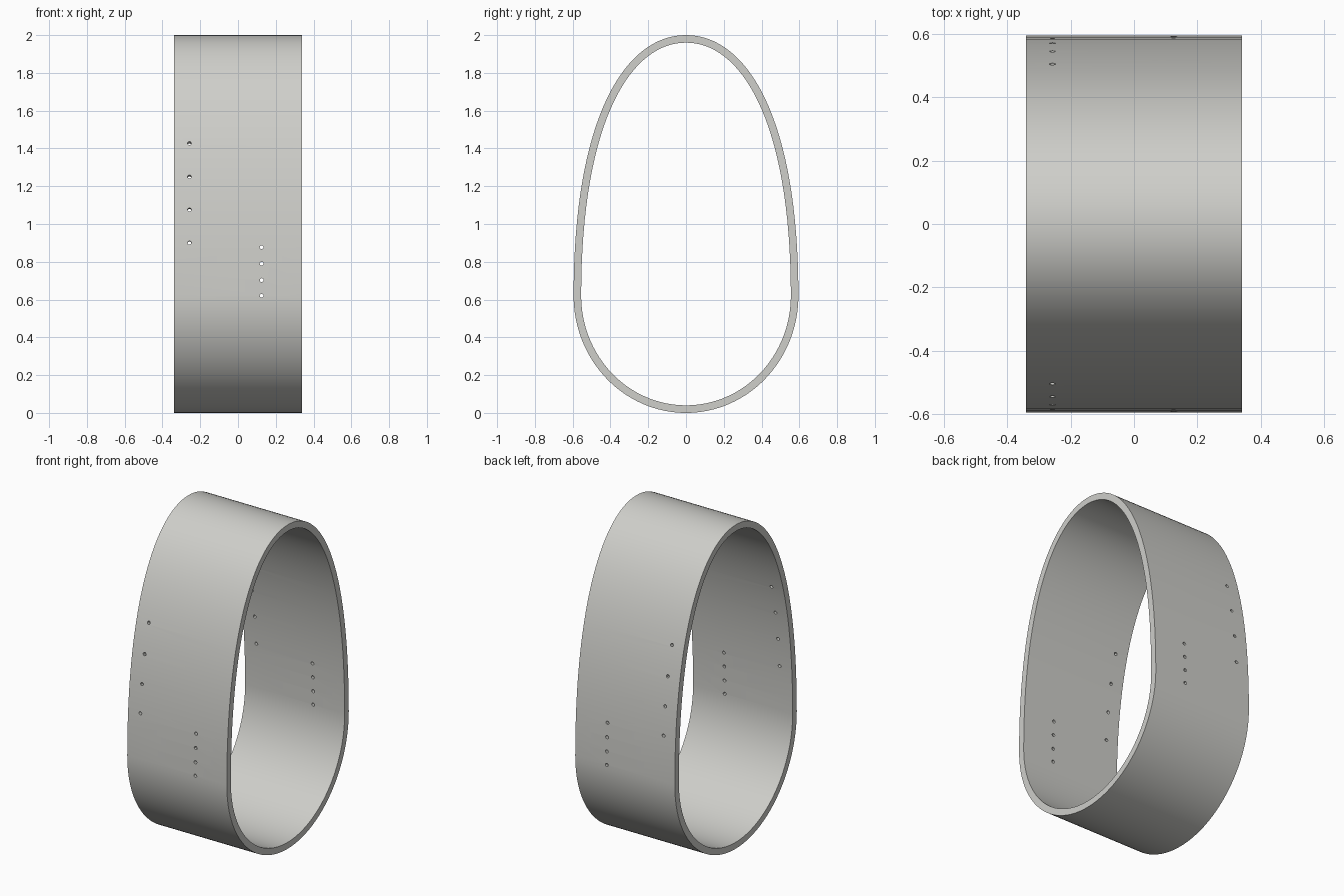
import bpy, bmesh, math
from mathutils import Vector, Matrix

if "Cube" in bpy.data.objects:
    bpy.data.objects.remove(bpy.data.objects["Cube"])

HALF_WIDTH, WALL = 0.34, 0.04
WAIST_Z, WAIST_Y, TOP_Z = 0.62, 0.595, 2.0
STEPS = 32

grey = bpy.data.materials.new("warm light grey")
grey.diffuse_color = (0.62, 0.62, 0.59, 1)
grey.use_nodes = True
grey.node_tree.nodes["Principled BSDF"].inputs["Base Color"].default_value = grey.diffuse_color


def half_profile():
    """Right half of the egg outline, bottom to top, as (y, z)."""
    pts = []
    for i in range(STEPS):                      # rounded lower bowl
        a = math.pi / 2 * i / STEPS
        pts.append(Vector((WAIST_Y * math.sin(a), WAIST_Z * (1 - math.cos(a)))))
    ctrl = [Vector(p) for p in ((WAIST_Y, WAIST_Z), (WAIST_Y, WAIST_Z + 0.95),
                                (0.32, TOP_Z), (0, TOP_Z))]
    for i in range(STEPS + 1):                  # tall tapering upper arch
        t = i / STEPS
        s = 1 - t
        w = (s**3, 3 * s * s * t, 3 * s * t * t, t**3)
        pts.append(sum((c * k for c, k in zip(ctrl, w)), Vector((0, 0))))
    return pts


half = half_profile()
outer = half + [Vector((-p.x, p.y)) for p in half[-2:0:-1]]
n = len(outer)
normals = []
for i in range(n):
    d = (outer[(i + 1) % n] - outer[i - 1]).normalized()
    normals.append(Vector((d.y, -d.x)))
inner = [p - m * WALL for p, m in zip(outer, normals)]

# Egg-shaped band: four loops closed into a tube
bm = bmesh.new()
loops = [[bm.verts.new((x, p.x, p.y)) for p in prof]
         for prof, x in ((outer, -HALF_WIDTH), (outer, HALF_WIDTH),
                         (inner, HALF_WIDTH), (inner, -HALF_WIDTH))]
for k in range(4):
    a, b = loops[k], loops[(k + 1) % 4]
    for i in range(n):
        j = (i + 1) % n
        bm.faces.new((a[i], a[j], b[j], b[i]))
bmesh.ops.recalc_face_normals(bm, faces=bm.faces)
mesh = bpy.data.meshes.new("egg_band")
bm.to_mesh(mesh)
bm.free()
mesh.materials.append(grey)
band = bpy.data.objects.new("egg_band", mesh)
bpy.context.collection.objects.link(band)


def surface_at(z):
    """Outline point and normal on the +y side at height z."""
    for i in range(len(half) - 1):
        p, q = half[i], half[i + 1]
        if p.y <= z <= q.y:
            f = (z - p.y) / (q.y - p.y)
            return p.lerp(q, f), normals[i].lerp(normals[i + 1], f).normalized()


# Small drilled holes, in matching columns on the front and back walls
bm = bmesh.new()
columns = ((-0.257, (0.90, 1.075, 1.25, 1.428), True),
           (0.125, (0.62, 0.703, 0.79, 0.877), False))
for x, heights, square_to_wall in columns:
    for z in heights:
        p, m = surface_at(z)
        if not square_to_wall:
            m = Vector((1, 0))
        for side in (-1, 1):
            axis = Vector((0, side * m.x, m.y))
            centre = Vector((x, side * p.x, p.y)) - axis * WALL / 2
            rot = axis.to_track_quat('Z', 'Y').to_matrix().to_4x4()
            bmesh.ops.create_cone(bm, cap_ends=True, segments=12,
                                  radius1=0.01, radius2=0.01, depth=0.12,
                                  matrix=Matrix.Translation(centre) @ rot)
drill_mesh = bpy.data.meshes.new("hole_cutter")
bm.to_mesh(drill_mesh)
bm.free()
drill_mesh.materials.append(grey)
drill = bpy.data.objects.new("hole_cutter", drill_mesh)
bpy.context.collection.objects.link(drill)
drill.hide_render = True

bpy.ops.object.select_all(action='DESELECT')
band.select_set(True)
bpy.context.view_layer.objects.active = band
cut = band.modifiers.new("holes", 'BOOLEAN')
cut.operation = 'DIFFERENCE'
cut.solver = 'EXACT'
cut.object = drill
bpy.ops.object.modifier_apply(modifier=cut.name)
bpy.data.objects.remove(drill)
bpy.ops.object.shade_smooth_by_angle(angle=math.radians(30))
